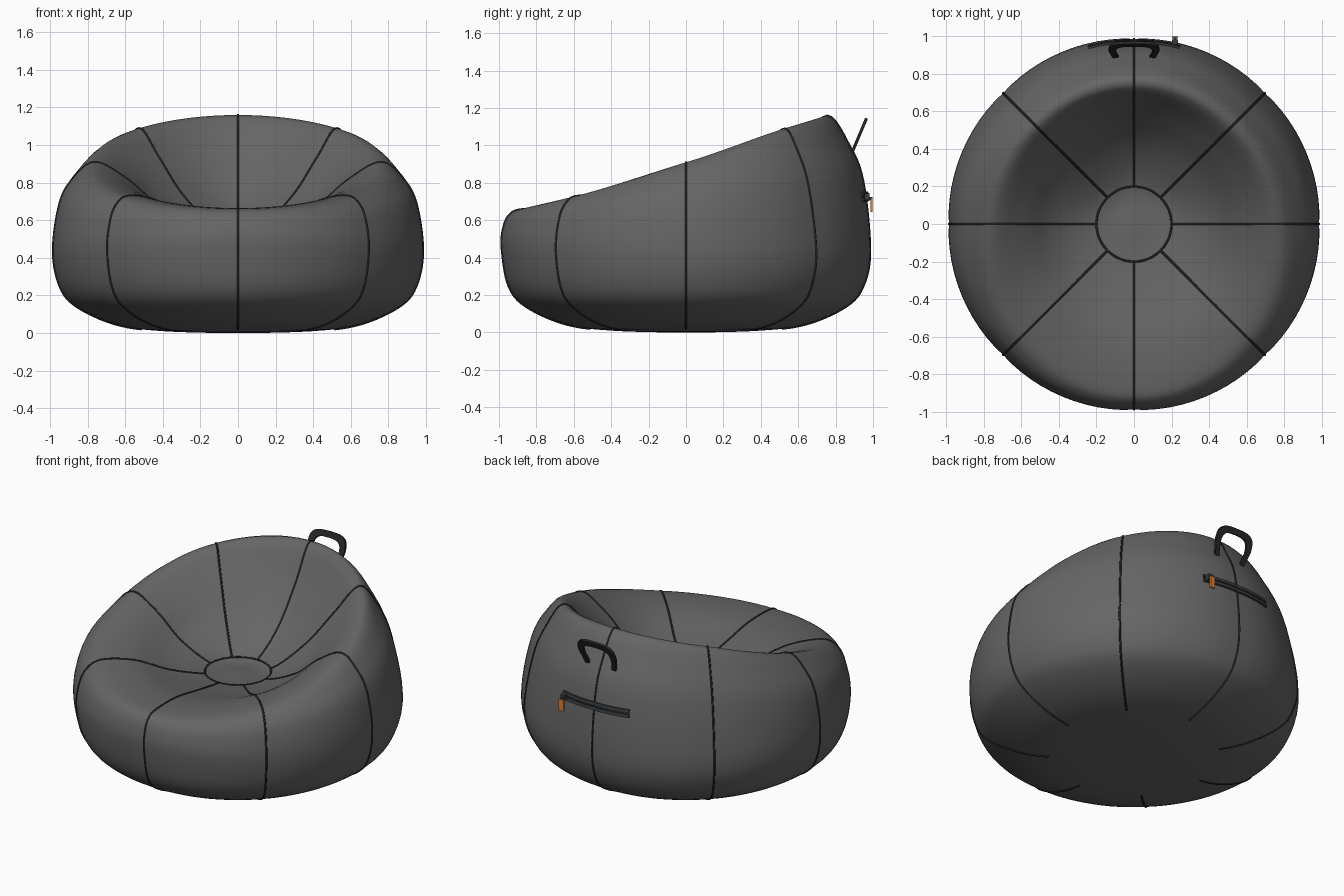
import bpy, bmesh, math
from mathutils import Vector

if "Cube" in bpy.data.objects:
    bpy.data.objects.remove(bpy.data.objects["Cube"])

def material(name, c):
    m = bpy.data.materials.new(name)
    m.diffuse_color = (*c, 1)
    m.use_nodes = True
    m.node_tree.nodes["Principled BSDF"].inputs["Base Color"].default_value = m.diffuse_color
    return m

GREY = material("dark_fabric", (0.13, 0.13, 0.13))
BLACK = material("seam_black", (0.02, 0.02, 0.022))
ZIP = material("zip_grey", (0.04, 0.045, 0.05))
ORANGE = material("orange", (0.75, 0.2, 0.03))

# Profiles (radius, height): shared underside, then upper part at front, 45, side, 135, back
BASE = [(0, 0), (.4, .01), (.65, .045), (.86, .14), (.95, .25), (.985, .44)]
UPPER = [
    [(.98, .55), (.945, .63), (.87, .66), (.65, .66), (.42, .62)],
    [(.965, .59), (.92, .68), (.83, .73), (.63, .71), (.42, .63)],
    [(.95, .69), (.88, .82), (.76, .91), (.59, .82), (.42, .68)],
    [(.93, .77), (.85, .96), (.74, 1.09), (.59, .93), (.42, .74)],
    [(.95, .80), (.88, .99), (.75, 1.16), (.60, .94), (.42, .72)],
]
DISC = [(.2, .585), (0, .58)]
KEYS = [[Vector(p) for p in BASE + u + DISC] for u in UPPER]
N = len(KEYS[0]) - 1

def catmull(a, b, c, d, t):
    return (b * 2 + (c - a) * t + (a * 2 - b * 5 + c * 4 - d) * t * t
            + (b * 3 - a - c * 3 + d) * t ** 3) * 0.5

def control(k, th):
    """Profile point k at angle th (0 = front), mirrored left to right."""
    u = (th / (math.pi / 4)) % 8
    i = int(u)
    pick = lambda j: KEYS[4 - abs(4 - j % 8)][k]
    return catmull(pick(i - 1), pick(i), pick(i + 1), pick(i + 2), u - i)

def surface(th, t, out=0.0):
    i = min(int(t), N - 1)
    c = [control(min(max(j, 0), N), th) for j in range(i - 1, i + 3)]
    if i == 0:
        c[0] = Vector((-.4, .01))
    if i == N - 1:
        c[3] = Vector((-.2, .585))
    r, z = catmull(*c, t - i)
    puff = max(0, 1 - abs(t - 5.5) / 3.5)
    r += .009 * puff * abs(math.sin(4 * th)) ** .6 + out
    return Vector((r * math.sin(th), -r * math.cos(th), max(z, 0)))

def add_mesh(name, verts, faces, mat, smooth=True):
    me = bpy.data.meshes.new(name)
    me.from_pydata([tuple(v) for v in verts], [], faces)
    bm = bmesh.new()
    bm.from_mesh(me)
    bmesh.ops.recalc_face_normals(bm, faces=bm.faces)
    bm.to_mesh(me)
    bm.free()
    ob = bpy.data.objects.new(name, me)
    bpy.context.collection.objects.link(ob)
    me.materials.append(mat)
    for p in me.polygons:
        p.use_smooth = smooth
    return ob

def tube(name, pts, radius, mat, cyclic=False):
    cu = bpy.data.curves.new(name, 'CURVE')
    cu.dimensions = '3D'
    cu.bevel_depth = radius
    cu.bevel_resolution = 1
    cu.use_fill_caps = True
    sp = cu.splines.new('POLY')
    sp.points.add(len(pts) - 1)
    for q, p in zip(sp.points, pts):
        q.co = (*p, 1)
    sp.use_cyclic_u = cyclic
    cu.materials.append(mat)
    ob = bpy.data.objects.new(name, cu)
    bpy.context.collection.objects.link(ob)
    return ob

# Stuffed body
A, SUB = 96, 5
rows = [k / SUB for k in range(1, N * SUB)]
verts = [surface(2 * math.pi * a / A, t) for t in rows for a in range(A)]
faces = [(i * A + a, i * A + (a + 1) % A, (i + 1) * A + (a + 1) % A, (i + 1) * A + a)
         for i in range(len(rows) - 1) for a in range(A)]
verts += [Vector((0, 0, 0)), Vector((0, 0, .58))]
last = (len(rows) - 1) * A
for a in range(A):
    faces.append((len(verts) - 2, (a + 1) % A, a))
    faces.append((len(verts) - 1, last + a, last + (a + 1) % A))
add_mesh("bag_body", verts, faces, GREY)

# Panel seams and the ring round the centre disc
for s in range(8):
    th = s * math.pi / 4
    pts = [surface(th, 1.4 + (N - 2.4) * k / 60) for k in range(61)]
    for p in pts:
        p.z = max(p.z, .006)
    tube(f"panel_seam_{s + 1}", pts, .006, BLACK)
tube("centre_ring_seam", [surface(2 * math.pi * a / 48, N - 1) for a in range(48)],
     .006, BLACK, True)

# Carry handle: flat arched strap leaning outwards
foot, lean = Vector((0, .885, .955)), Vector((0, .08, .19))
def arch(w, h):
    out = [Vector((-w * .82, 0))]
    for k in range(17):
        a = math.pi * (1 - k / 16)
        c, s = math.cos(a), math.sin(a)
        out.append(Vector((w * math.copysign(abs(c) ** .6, c), h * (.5 + .5 * s ** .6))))
    return out + [Vector((w * .82, 0))]
outer, inner = arch(.135, 1), arch(.098, .81)
n = len(outer)
strap = add_mesh("carry_handle", [foot + Vector((p.x, 0, 0)) + lean * p.y for p in outer + inner],
                 [(i, i + 1, n + i + 1, n + i) for i in range(n - 1)], BLACK, False)
sol = strap.modifiers.new("thickness", 'SOLIDIFY')
sol.thickness, sol.offset = .016, 0

# Zip across the back: find the wall point at a given height
def wall(x, z, out):
    th = math.pi - math.asin(x / .96)
    lo, hi = 4.0, 8.0
    for _ in range(25):
        mid = (lo + hi) / 2
        if surface(th, mid).z < z:
            lo = mid
        else:
            hi = mid
    return surface(th, lo, out)

xs = [-.24 + .48 * k / 24 for k in range(25)]
for name, z0, z1 in (("zip_tape_upper", .732, .752), ("zip_tape_lower", .702, .722)):
    v = [wall(x, z, .008) for z in (z0, z1) for x in xs]
    tape = add_mesh(name, v, [(i, i + 1, 26 + i, 25 + i) for i in range(24)], ZIP, False)
    m = tape.modifiers.new("thickness", 'SOLIDIFY')
    m.thickness, m.offset = .012, 0
tube("zip_teeth", [wall(-.24 + .008 * k, .727 + (.008 if k % 2 else -.008), .01)
                   for k in range(61)], .004, ZIP)

# Zip slider and orange pull tab
def box(name, c, s, mat):
    bpy.ops.mesh.primitive_cube_add(size=1, location=c)
    ob = bpy.context.object
    ob.name = name
    ob.scale = s
    ob.data.materials.append(mat)
    b = ob.modifiers.new("soft_edges", 'BEVEL')
    b.width = .003
    return ob

box("zip_slider", (.218, .968, .727), (.032, .028, .035), ZIP)
box("zip_pull_link", (.218, .985, .717), (.014, .025, .016), ZIP)
box("zip_pull_tab", (.218, .992, .682), (.034, .012, .075), ORANGE)
